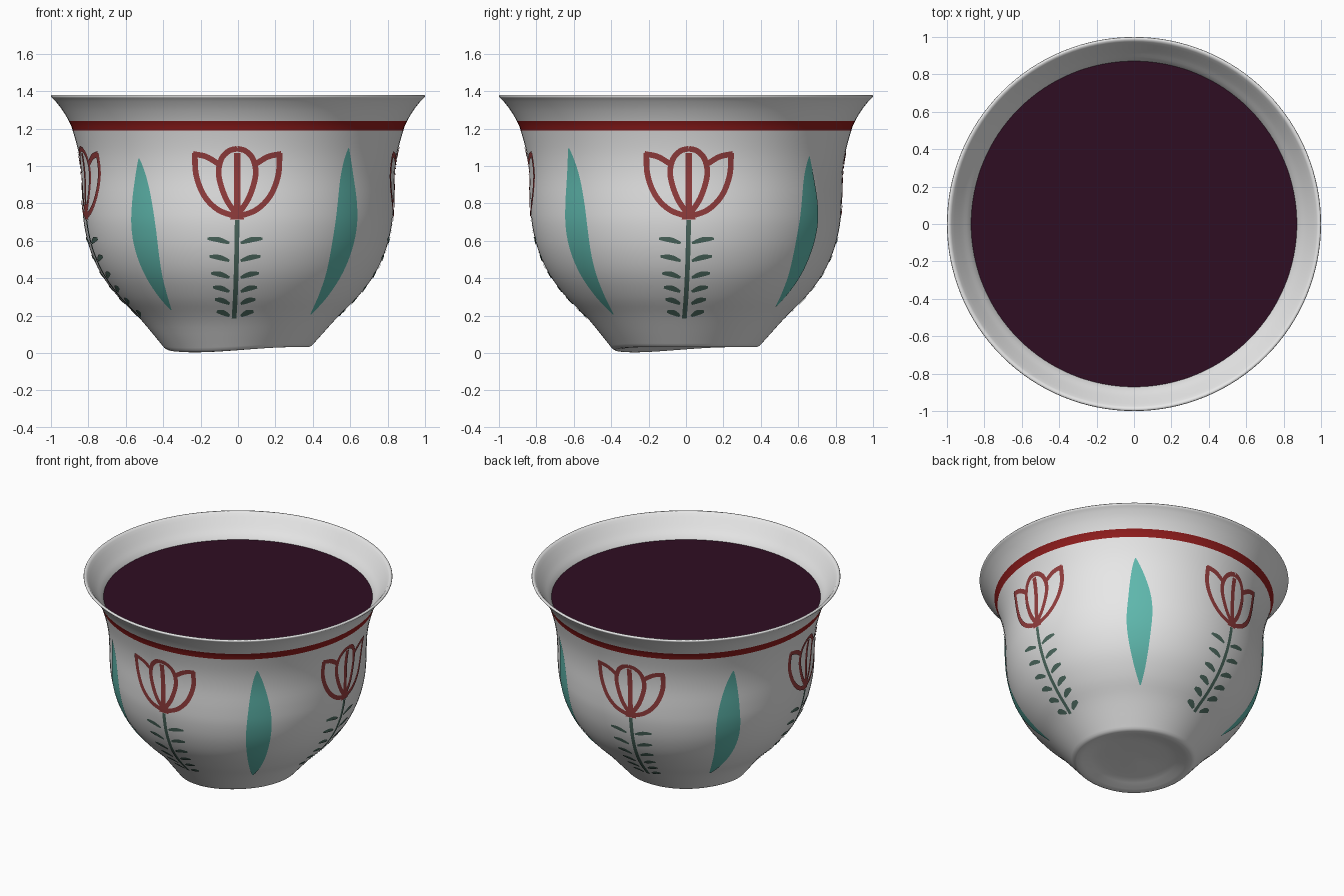
import bpy, bmesh, math
from mathutils import Vector

if "Cube" in bpy.data.objects:
    bpy.data.objects.remove(bpy.data.objects["Cube"])


def material(name, r, g, b):
    m = bpy.data.materials.new(name)
    m.diffuse_color = (r, g, b, 1)
    m.use_nodes = True
    m.node_tree.nodes["Principled BSDF"].inputs["Base Color"].default_value = m.diffuse_color
    return m


WHITE = material("white glaze", 0.80, 0.80, 0.80)
BAND = material("band red", 0.28, 0.012, 0.012)
PETAL = material("petal red", 0.30, 0.048, 0.048)
TEAL = material("leaf teal", 0.115, 0.48, 0.42)
STEM = material("stem green", 0.08, 0.155, 0.125)
WINE = material("dark purple liquid", 0.028, 0.004, 0.016)


def smooth_path(pts, n):
    """Catmull-Rom curve through 2D points, n steps per span."""
    p = [Vector(q) for q in pts]
    p = [2 * p[0] - p[1]] + p + [2 * p[-1] - p[-2]]
    out = []
    for i in range(1, len(p) - 2):
        a, b, c, d = p[i - 1:i + 3]
        for k in range(n):
            t = k / n
            out.append(0.5 * (2 * b + (c - a) * t + (2 * a - 5 * b + 4 * c - d) * t * t
                              + (3 * b - a - 3 * c + d) * t ** 3))
    return out + [p[-2]]


def make_object(name, bm, mats, smooth=True):
    me = bpy.data.meshes.new(name)
    bm.to_mesh(me)
    bm.free()
    for m in mats:
        me.materials.append(m)
    for f in me.polygons:
        f.use_smooth = smooth
    ob = bpy.data.objects.new(name, me)
    bpy.context.collection.objects.link(ob)
    return ob


# Cup profile (radius, height)
OUTER = smooth_path([(0.395, 0.04), (0.44, 0.09), (0.54, 0.20), (0.64, 0.30), (0.73, 0.42),
                     (0.79, 0.55), (0.822, 0.68), (0.832, 0.80), (0.836, 0.95), (0.852, 1.07),
                     (0.884, 1.19), (0.904, 1.24), (0.94, 1.30), (0.975, 1.345),
                     (0.998, 1.368)], 4)
LIP = [Vector(q) for q in [(1.0, 1.374), (0.997, 1.38), (0.985, 1.38)]]
INNER = smooth_path([(0.975, 1.37), (0.92, 1.295), (0.872, 1.232), (0.84, 1.14), (0.805, 0.95),
                     (0.79, 0.75), (0.75, 0.53), (0.60, 0.30), (0.40, 0.13), (0.0, 0.09)], 4)
FOOT = smooth_path([(0.0, 0.055), (0.22, 0.053), (0.30, 0.042), (0.35, 0.032), (0.38, 0.032)], 3)
PROFILE = FOOT + OUTER + LIP + INNER
SEG = 128


def drop(az, r, z):
    """The hand-made foot sags a little on the front left."""
    s = max(0, math.cos(az + math.radians(130))) ** 2
    return -0.034 * s * max(0, 1 - z / 0.16) * min(1, r / 0.3)


bm = bmesh.new()
rings = []
for i, (r, z) in enumerate(PROFILE):
    if r < 1e-4:
        rings.append([bm.verts.new((0, 0, z))])
        continue
    ring = []
    for k in range(SEG):
        a = 2 * math.pi * k / SEG
        ring.append(bm.verts.new((r * math.cos(a), r * math.sin(a), z + drop(a, r, z))))
    rings.append(ring)
outer_first, outer_last = len(FOOT), len(FOOT) + len(OUTER)
for i in range(len(rings) - 1):
    lo, hi = rings[i], rings[i + 1]
    mid = (PROFILE[i].y + PROFILE[i + 1].y) / 2
    red = outer_first <= i < outer_last and 1.19 < mid < 1.24
    for k in range(SEG):
        j = (k + 1) % SEG
        if len(lo) == 1:
            f = bm.faces.new((lo[0], hi[j], hi[k]))
        elif len(hi) == 1:
            f = bm.faces.new((lo[k], lo[j], hi[0]))
        else:
            f = bm.faces.new((lo[k], lo[j], hi[j], hi[k]))
        f.material_index = 1 if red else 0
bmesh.ops.recalc_face_normals(bm, faces=bm.faces)
make_object("cup", bm, [WHITE, BAND])

# Liquid surface
bm = bmesh.new()
bmesh.ops.create_circle(bm, cap_ends=True, segments=SEG, radius=0.872)
bmesh.ops.translate(bm, verts=bm.verts, vec=(0, 0, 1.23))
make_object("liquid", bm, [WINE], False)


def radius_at(z):
    for a, b in zip(OUTER, OUTER[1:]):
        if a.y <= z <= b.y:
            return a.x + (b.x - a.x) * (z - a.y) / (b.y - a.y)
    return OUTER[0].x


def on_cup(x, z, az):
    """Lay a drawing point (x sideways, z height) on the cup wall at azimuth az."""
    r = radius_at(z)
    a = math.radians(az) + math.asin(max(-1, min(1, x / r)))
    r += 0.0045
    return r * math.cos(a), r * math.sin(a), z


def stroke(bm, pts, width, az, taper=None, cols=2, n=6):
    """Painted brush stroke: ribbon along pts, width shaped by taper(t)."""
    path = smooth_path(pts, n)
    rows = []
    for i, p in enumerate(path):
        t = i / (len(path) - 1)
        d = (path[min(i + 1, len(path) - 1)] - path[max(i - 1, 0)]).normalized()
        side = Vector((-d.y, d.x)) * width * (taper(t) if taper else 1)
        rows.append([bm.verts.new(on_cup(*(p + side * (c / cols - 0.5)), az))
                     for c in range(cols + 1)])
    for a, b in zip(rows, rows[1:]):
        for c in range(cols):
            f = bm.faces.new((a[c], a[c + 1], b[c + 1], b[c]))
            f.normal_update()
            m = f.calc_center_median()
            if f.normal.x * m.x + f.normal.y * m.y < 0:
                f.normal_flip()


def blade(t):
    return max(0.04, math.sin(math.pi * t) ** 0.75)


def dab(t):
    return 0.45 + 0.55 * math.sin(math.pi * t)


# Tulips with stems, at four sides
for side, az in [("front", -90.3), ("right", 1), ("back", 99.5), ("left", 193)]:
    bm = bmesh.new()
    for s in (-1, 1):
        for pts in ([(0.226, 1.07), (0.218, 0.95), (0.175, 0.84), (0.10, 0.765), (0, 0.728)],
                    [(0.235, 1.065), (0.165, 1.05), (0.10, 1.012)],
                    [(0, 0.735), (0.062, 0.83), (0.098, 0.95), (0.085, 1.035),
                     (0.045, 1.08), (0, 1.093)]):
            stroke(bm, [(s * x, z) for x, z in pts], 0.03, az)
    stroke(bm, [(0, 0.74), (0, 0.9), (0, 1.07)], 0.034, az)
    stroke(bm, [(0, 0.715), (0, 0.75), (0, 0.80)], 0.075, az, lambda t: 1 - 0.6 * t)
    make_object(side + "_flower", bm, [PETAL])

    bm = bmesh.new()
    stroke(bm, [(0, 0.712), (-0.004, 0.5), (-0.01, 0.32), (-0.018, 0.185)], 0.025, az)
    for i, z in enumerate((0.60, 0.505, 0.415, 0.34, 0.275, 0.21)):
        reach = 0.145 - 0.012 * i
        for s in (-1, 1):
            x0 = -0.012 + s * 0.03
            stroke(bm, [(x0, z - 0.012), (x0 + s * reach * 0.4, z + 0.006),
                        (x0 + s * reach * 0.8, z + 0.012)], 0.028, az, dab, n=4)
    make_object(side + "_stem", bm, [STEM])

# Long leaves between the tulips: azimuth, bottom height, top height, sideways lean
for name, az, z0, z1, lean in [("front_right", -46, 0.205, 1.095, -0.01),
                               ("back_right", 52, 0.25, 1.05, -0.02),
                               ("back_left", 144, 0.22, 1.07, 0.03),
                               ("front_left", -128.5, 0.23, 1.04, 0.0)]:
    bm = bmesh.new()
    h = z1 - z0
    stroke(bm, [(-lean, z0), (0.005, z0 + 0.35 * h), (0.008, z0 + 0.65 * h), (lean, z1)],
           0.165, az, blade, cols=8, n=10)
    make_object(name + "_leaf", bm, [TEAL])
